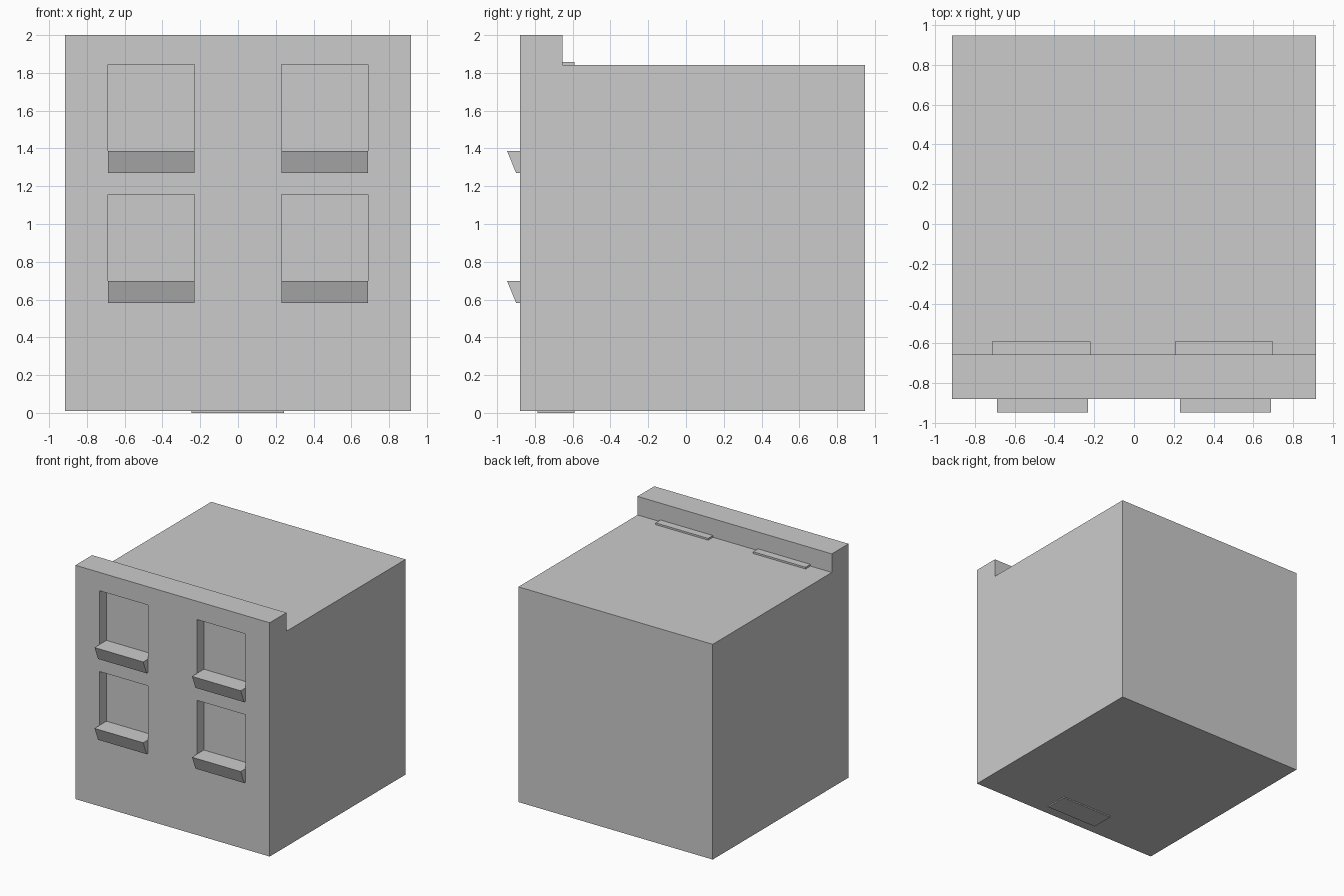
import bpy, bmesh

if "Cube" in bpy.data.objects:
    bpy.data.objects.remove(bpy.data.objects["Cube"])


def add_object(name, bm):
    bmesh.ops.recalc_face_normals(bm, faces=bm.faces)
    mesh = bpy.data.meshes.new(name)
    bm.to_mesh(mesh)
    bm.free()
    ob = bpy.data.objects.new(name, mesh)
    bpy.context.collection.objects.link(ob)
    return ob


def extrude_x(name, profile, x0, x1):
    """Extrude a (y, z) profile from x0 to x1."""
    bm = bmesh.new()
    face = bm.faces.new([bm.verts.new((x0, y, z)) for y, z in profile])
    ext = bmesh.ops.extrude_face_region(bm, geom=[face])["geom"]
    verts = [g for g in ext if isinstance(g, bmesh.types.BMVert)]
    bmesh.ops.translate(bm, verts=verts, vec=(x1 - x0, 0, 0))
    return add_object(name, bm)


def box(name, x0, x1, y0, y1, z0, z1):
    return extrude_x(name, [(y0, z0), (y1, z0), (y1, z1), (y0, z1)], x0, x1)


FRONT, PANE_Y, WALL_BACK = -0.88, -0.787, -0.59

# Building block with raised parapet along the front
building = extrude_x("building_body", [
    (FRONT, 0.01), (0.947, 0.01), (0.947, 1.842),
    (-0.655, 1.842), (-0.655, 2.0), (FRONT, 2.0)], -0.915, 0.915)

# Windows: recess, pane set into the wall, sloped sill
for row, z in (("lower", 0.698), ("upper", 1.386)):
    for side, s in (("left", -1), ("right", 1)):
        tag = f"{row}_{side}"
        x0, x1 = s * 0.459 - 0.229, s * 0.459 + 0.229
        cutter = box(f"window_cutter_{tag}", x0, x1,
                     FRONT - 0.1, PANE_Y + 0.03, z - 0.04, z + 0.458)
        cutter.hide_render = True
        cutter.hide_set(True)
        cutter.display_type = 'WIRE'
        mod = building.modifiers.new(f"window_{tag}", 'BOOLEAN')
        mod.operation = 'DIFFERENCE'
        mod.solver = 'EXACT'
        mod.object = cutter

        pane_x = s * 0.459 - 0.007
        box(f"window_pane_{tag}", pane_x - 0.247, pane_x + 0.247,
            PANE_Y, WALL_BACK, z - 0.025, z + 0.471)

        extrude_x(f"window_sill_{tag}", [
            (-0.947, z), (PANE_Y, z), (PANE_Y, z - 0.115),
            (-0.9, z - 0.115)], x0, x1)

# Door slab inside the wall, reaching just below the body
box("door_slab", -0.247, 0.243, PANE_Y, WALL_BACK, 0.0, 0.5)
